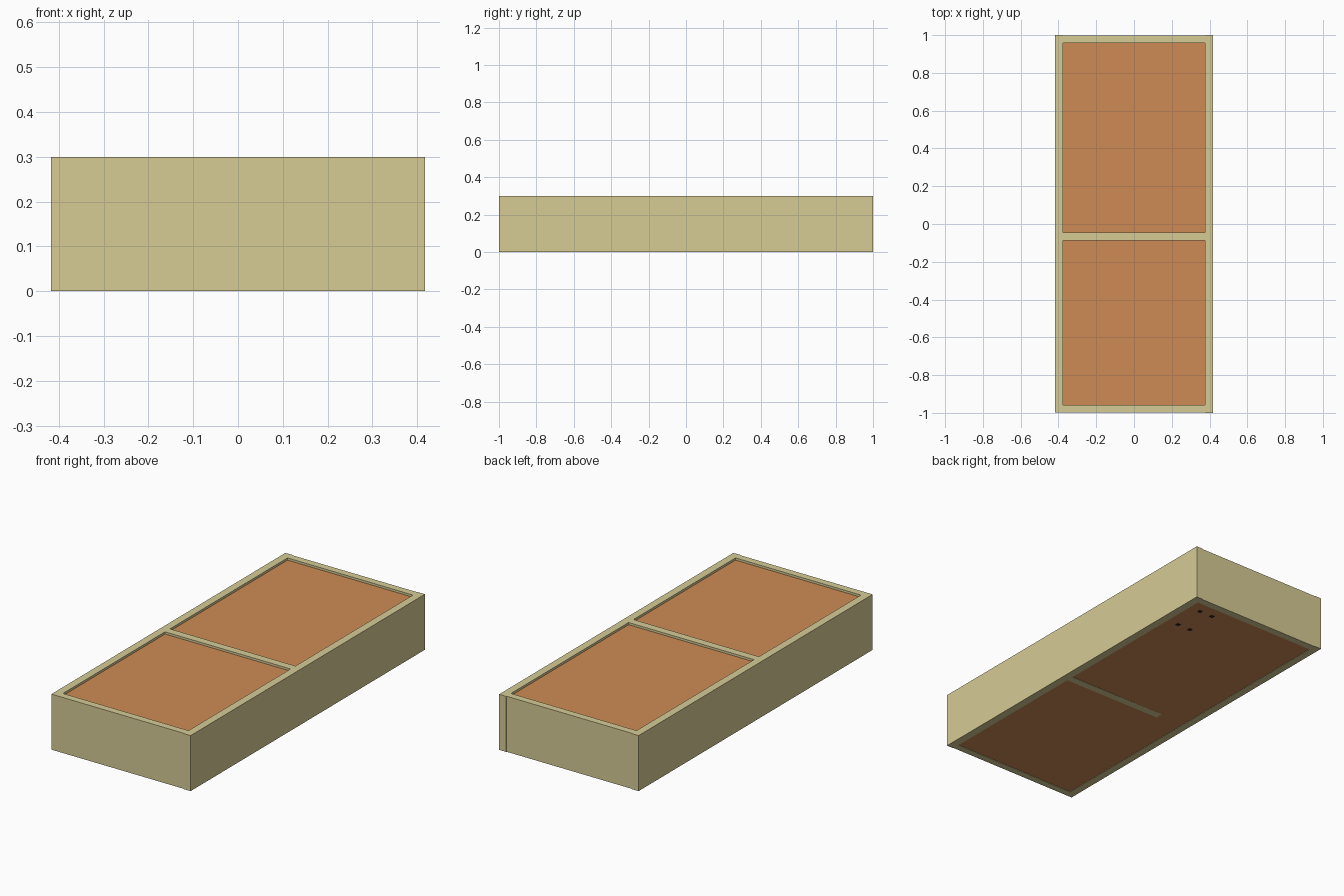
import bpy, bmesh

if "Cube" in bpy.data.objects:
    bpy.data.objects.remove(bpy.data.objects["Cube"])


def material(name, rgb):
    m = bpy.data.materials.new(name)
    m.diffuse_color = (*rgb, 1)
    m.use_nodes = True
    m.node_tree.nodes["Principled BSDF"].inputs["Base Color"].default_value = m.diffuse_color
    return m


wood = material("pale_wood", (0.67, 0.60, 0.30))
clay = material("orange_fill", (0.62, 0.26, 0.09))
dark = material("dark_peg", (0.03, 0.02, 0.015))


def box(name, lo, hi, mat):
    """Box between two opposite corners."""
    bm = bmesh.new()
    bmesh.ops.create_cube(bm, size=1)
    for v in bm.verts:
        v.co = [lo[i] if v.co[i] < 0 else hi[i] for i in range(3)]
    me = bpy.data.meshes.new(name)
    bm.to_mesh(me)
    bm.free()
    me.materials.append(mat)
    ob = bpy.data.objects.new(name, me)
    bpy.context.collection.objects.link(ob)
    return ob


W, L, H = 0.417, 1.0, 0.3   # half width, half length, height
T = 0.042                   # board thickness
LIP = 0.003                 # side boards stand slightly proud of the ends

# Side boards
box("right_side_board", (W - T, -L, 0), (W, L, H), wood)
box("left_side_board", (-W, -L + LIP, 0), (-W + T, L, H), wood)

# End boards between the sides
box("front_end_board", (-W + T, -L + LIP, 0), (W - T, -L + T, H), wood)
box("back_end_board", (-W + T, L - T, 0), (W - T, L - LIP, H), wood)

# Cross divider, its underside rising slightly into the fill on the left
divider = box("divider_board", (-W + T, -0.087, 0), (W - T, -0.045, H), wood)
for v in divider.data.vertices:
    if v.co.x < 0 and v.co.z < 0.1:
        v.co.z = 0.0025

# Fill on both sides of the divider, just below the rim
box("bed_fill", (-W + T, -L + T, 0.002), (W - T, L - T, 0.288), clay)

# Four small pegs showing through the underside
for i, x in enumerate((0.225, 0.305)):
    for j, y in enumerate((0.716, 0.892)):
        box(f"bottom_peg_{i}{j}", (x - 0.01, y - 0.01, 0), (x + 0.01, y + 0.01, 0.05), dark)
